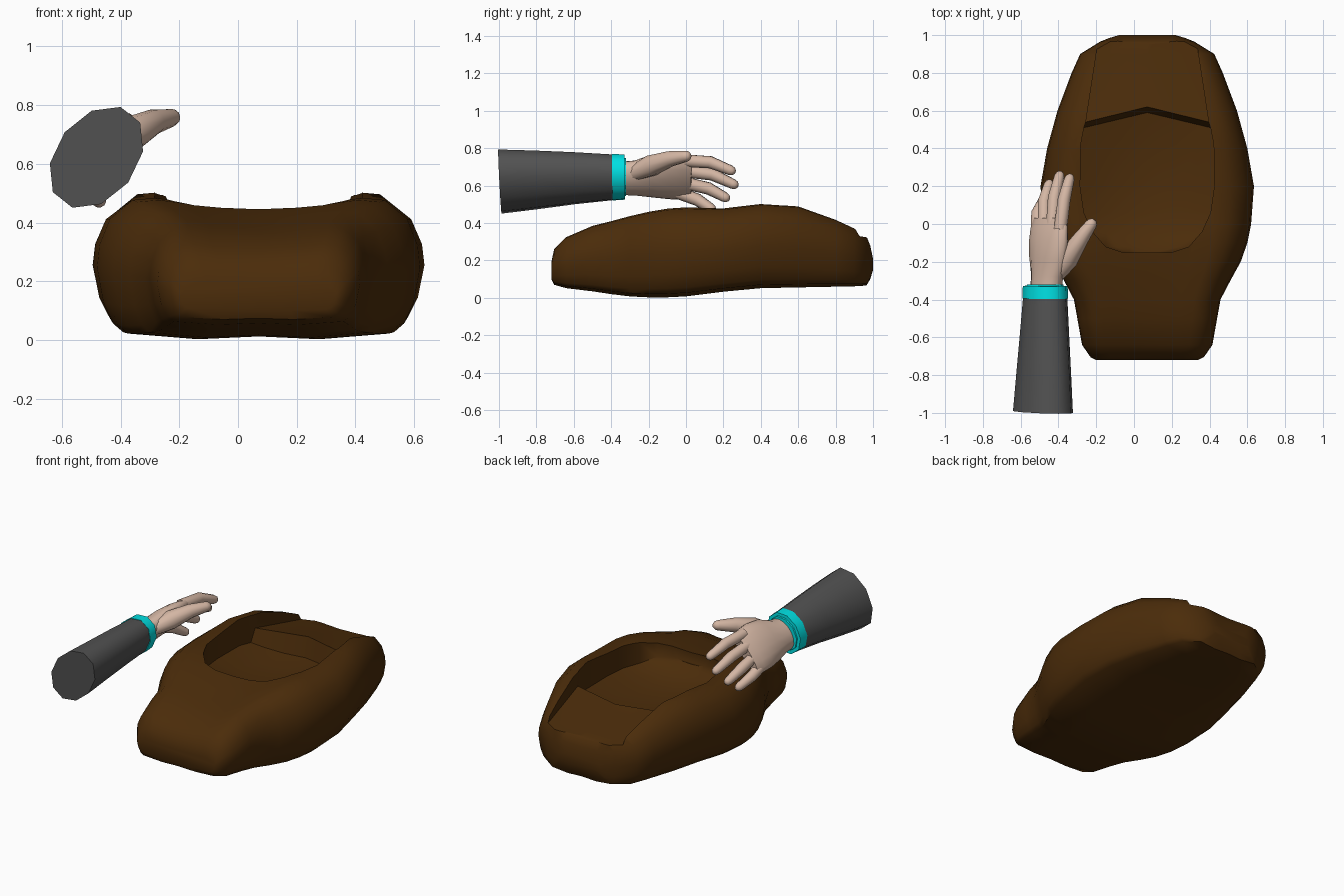
import bpy, bmesh, math
from mathutils import Vector

if "Cube" in bpy.data.objects:
    bpy.data.objects.remove(bpy.data.objects["Cube"])


def material(name, rgb):
    m = bpy.data.materials.new(name)
    m.use_nodes = True
    m.diffuse_color = (*rgb, 1)
    m.node_tree.nodes["Principled BSDF"].inputs["Base Color"].default_value = (*rgb, 1)
    return m


BROWN = material("dark brown", (0.07, 0.025, 0.003))
SKIN = material("skin", (0.66, 0.47, 0.37))
CYAN = material("cyan", (0.0, 0.75, 0.77))
GREY = material("dark grey", (0.085, 0.085, 0.085))


def loft(name, rings, mat, angle=40):
    """Skin a list of closed rings and cap both ends."""
    bm = bmesh.new()
    loops = [[bm.verts.new(p) for p in r] for r in rings]
    n = len(loops[0])
    for a, b in zip(loops, loops[1:]):
        for i in range(n):
            j = (i + 1) % n
            bm.faces.new((a[i], a[j], b[j], b[i]))
    bm.faces.new(loops[0])
    bm.faces.new(loops[-1])
    bmesh.ops.recalc_face_normals(bm, faces=bm.faces)
    me = bpy.data.meshes.new(name)
    bm.to_mesh(me)
    bm.free()
    me.materials.append(mat)
    ob = bpy.data.objects.new(name, me)
    bpy.context.collection.objects.link(ob)
    smooth(ob, angle)
    return ob


def smooth(ob, angle):
    bpy.ops.object.select_all(action='DESELECT')
    ob.select_set(True)
    bpy.context.view_layer.objects.active = ob
    bpy.ops.object.shade_smooth_by_angle(angle=math.radians(angle))


# Forearm, hand and fingers share one tilted cross-section axis
ACROSS = Vector((0.62, 0, 0.78))


def tube(name, stations, mat, sides=12, angle=40):
    """Loft ellipses given as (centre, half width across, half thickness)."""
    pts = [Vector(s[0]) for s in stations]
    rings = []
    for i, (_, a, b) in enumerate(stations):
        d = (pts[min(i + 1, len(pts) - 1)] - pts[max(i - 1, 0)]).normalized()
        u = (ACROSS - d * ACROSS.dot(d)).normalized()
        v = d.cross(u)
        rings.append([pts[i] + u * a * math.cos(t) + v * b * math.sin(t)
                      for t in (2 * math.pi * (k + .5) / sides for k in range(sides))])
    return loft(name, rings, mat, angle)


# Hollow body: half outline as (width fraction, height fraction)
CX = 0.07
half = [(0, .02), (.4, 0), (.84, .04), (.9, .1), (.96, .25), (1, .5),
        (.985, .66), (.92, .85), (.78, .985), (.64, 1), (.45, .97)]
outline = half + [(0, .95)] + [(-x, z) for x, z in reversed(half[1:])]
# y, half width, bottom, top
body_stations = [
    (-.72, .27, .1, .19), (-.705, .3, .07, .26), (-.64, .345, .052, .325),
    (-.5, .37, .035, .385), (-.4, .388, .02, .41), (-.3, .44, .008, .437),
    (-.2, .495, .003, .46), (-.1, .53, .003, .477), (0, .55, .008, .484),
    (.2, .565, .033, .478), (.4, .53, .052, .503), (.6, .475, .056, .49),
    (.8, .4, .06, .42), (.9, .355, .062, .375), (.965, .25, .066, .33),
    (.985, .2, .1, .28), (1.0, .15, .15, .21)]
body = loft("hollow_body", [
    [(CX + fx * w, y, lo + fz * (hi - lo)) for fx, fz in outline]
    for y, w, lo, hi in body_stations], BROWN)

# Opening and lowered rear deck: y, half width, floor, chevron depth, side rise
cut_stations = [
    (-.15, .13, .37, 0, .02), (-.12, .22, .34, 0, .03), (-.04, .29, .3, 0, .04),
    (.06, .335, .275, 0, .06), (.2, .355, .26, 0, .07), (.42, .352, .26, 0, .07),
    (.59, .335, .28, .08, .04), (.62, .325, .405, .08, 0),
    (.9, .27, .335, 0, 0), (1.1, .25, .3, 0, 0)]
cols = [-1, -.75, -.4, 0, .4, .75, 1]
cutter = loft("opening_cutter", [
    [(CX + u * w, y - c * abs(u), z + rise * u * u) for u in cols] +
    [(CX + u * w, y - c * abs(u), .8) for u in reversed(cols)]
    for y, w, z, c, rise in cut_stations], BROWN)
cut = body.modifiers.new("opening", 'BOOLEAN')
cut.object = cutter
cut.operation = 'DIFFERENCE'
cut.solver = 'EXACT'
bpy.context.view_layer.objects.active = body
bpy.ops.object.modifier_apply(modifier=cut.name)
bpy.data.objects.remove(cutter)
smooth(body, 56)

# Sleeve and cuff
tube("sleeve", [((-.482, -.995, .622), .195, .138), ((-.478, -.8, .631), .178, .127),
                ((-.474, -.6, .64), .157, .117), ((-.47, -.385, .645), .136, .106)],
     GREY, sides=10, angle=50)
tube("cuff", [((-.47, -.395, .645), .138, .112), ((-.47, -.328, .646), .134, .11)],
     CYAN, sides=10, angle=50)
tube("cuff_lip", [((-.47, -.34, .646), .116, .092), ((-.47, -.32, .646), .112, .088)],
     CYAN, sides=10, angle=50)

# Palm
tube("palm", [((-.465, -.34, .64), .1, .072), ((-.46, -.27, .64), .108, .068),
              ((-.455, -.18, .65), .138, .066), ((-.452, -.09, .65), .15, .06),
              ((-.45, -.02, .645), .148, .048), ((-.447, .03, .642), .132, .034)],
     SKIN, sides=16, angle=60)


def digit(name, path, radii):
    """Tapered digit with a rounded tip."""
    a, b = Vector(path[-2]), Vector(path[-1])
    d = (b - a).normalized()
    r = radii[-1]
    st = [(p, q, q) for p, q in zip(path, radii)]
    st += [(b + d * r * .6, r * .82, r * .82), (b + d * r, r * .4, r * .4)]
    tube(name, st, SKIN, sides=10, angle=70)


# Fingers: base, middle joint, tip
fingers = {
    "index_finger": [(-.39, -.03, .735), (-.37, .13, .725), (-.342, .238, .682)],
    "middle_finger": [(-.432, -.02, .68), (-.422, .14, .66), (-.395, .253, .608)],
    "ring_finger": [(-.475, -.03, .62), (-.475, .12, .585), (-.45, .208, .538)],
    "little_finger": [(-.513, -.05, .565), (-.51, .06, .525), (-.475, .133, .478)]}
for name, path in fingers.items():
    digit(name, path, [.035, .034, .027])
digit("thumb", [(-.42, -.28, .665), (-.352, -.185, .708), (-.285, -.083, .744),
                (-.228, -.003, .757)], [.042, .058, .043, .031])
